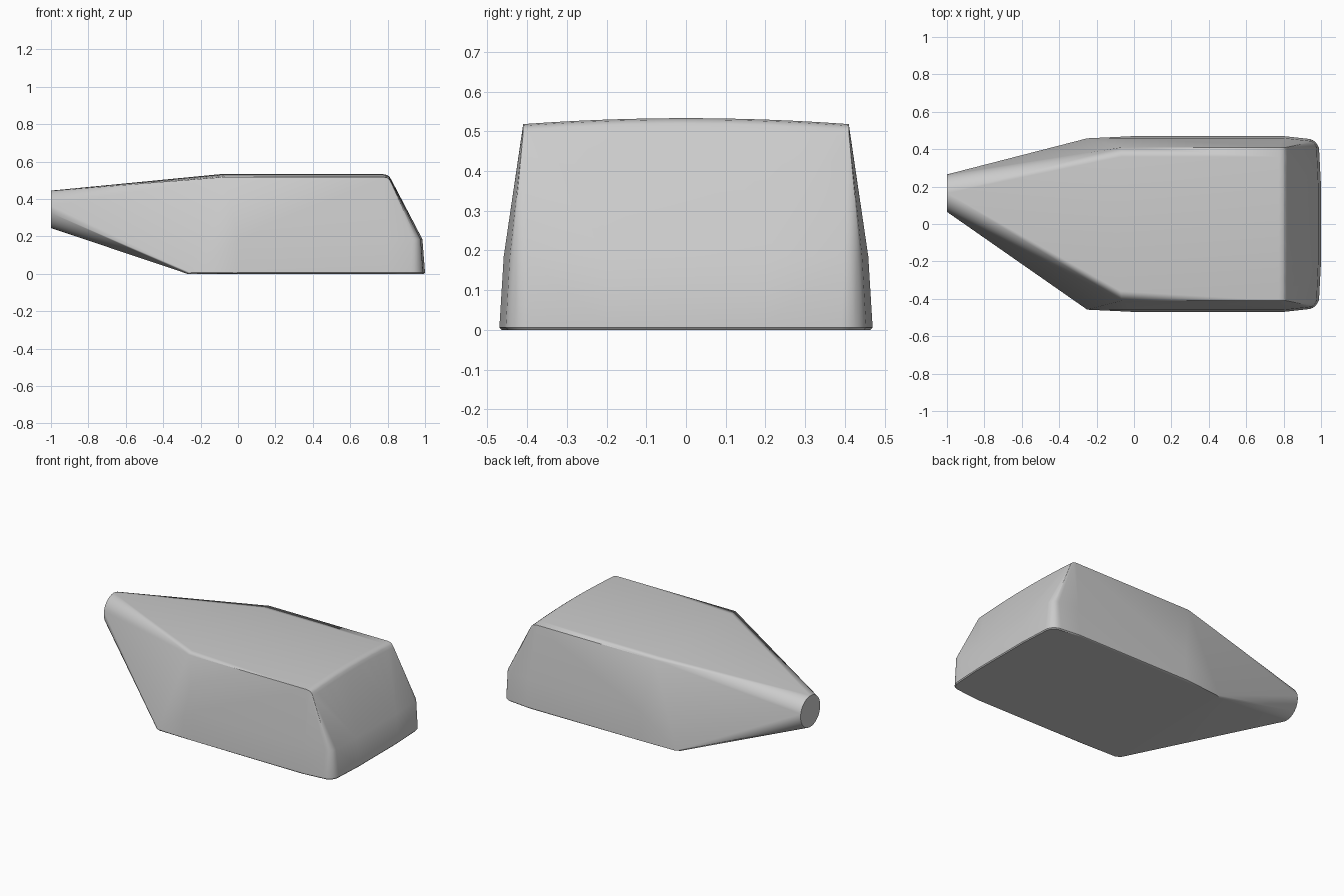
import bpy, bmesh, math
from mathutils import Vector

if "Cube" in bpy.data.objects:
    bpy.data.objects.remove(bpy.data.objects["Cube"])

grey = bpy.data.materials.new("mid grey")
grey.use_nodes = True
colour = (0.6, 0.6, 0.6, 1)
grey.diffuse_color = colour
grey.node_tree.nodes["Principled BSDF"].inputs["Base Color"].default_value = colour

points = []


def mirrored(outline, z):
    """Add one half outline and its mirror image at a height."""
    for x, y in outline:
        points.extend([Vector((x, y, z)), Vector((x, -y, z))])


def rounded_end(x, y, r, steps=6):
    """Corner arc between the long side and the blunt end."""
    angles = [math.pi / 2 * i / steps for i in range(steps + 1)]
    return [(x - r + r * math.sin(a), y - r + r * math.cos(a)) for a in angles]


# Base outline with a tiny bevel under it, and the shoulder above
mirrored([(-0.27, 0.44), (-0.24, 0.455), (0.78, 0.465)] + rounded_end(0.985, 0.45, 0.06) + [(0.995, 0.2)], 0)
mirrored([(-0.25, 0.458), (0, 0.47), (0.8, 0.47)] + rounded_end(0.99, 0.456, 0.065) + [(1.0, 0.2)], 0.006)
mirrored([(0, 0.459), (0.8, 0.459)] + rounded_end(0.977, 0.445, 0.045) + [(0.986, 0.2)], 0.185)

# Crowned roof, rolled over at the blunt end
for i in range(17):
    t = i / 8 - 1
    crown = 0.015 * (1 - t * t)
    for x, z in [(-0.065 - 2 * crown, 0.518), (0.775, 0.518), (0.797, 0.514), (0.81, 0.504), (0.82, 0.488)]:
        points.append(Vector((x, 0.41 * t, z + crown)))

# Round offset tip
for i in range(32):
    a = math.tau * i / 32
    points.append(Vector((-1, 0.165 + 0.1 * math.cos(a), 0.345 + 0.1 * math.sin(a))))

# Stretch one skin over all the sections
bm = bmesh.new()
for p in points:
    bm.verts.new(p)
hull = bmesh.ops.convex_hull(bm, input=bm.verts)
loose = [v for v in bm.verts if not v.link_faces]
bmesh.ops.delete(bm, geom=loose, context="VERTS")
bmesh.ops.dissolve_limit(bm, angle_limit=math.radians(0.3), verts=bm.verts, edges=bm.edges)
bmesh.ops.recalc_face_normals(bm, faces=bm.faces)
mesh = bpy.data.meshes.new("tapered_body")
bm.to_mesh(mesh)
bm.free()
mesh.materials.append(grey)
body = bpy.data.objects.new("tapered_body", mesh)
bpy.context.collection.objects.link(body)

# Smooth shading with crisp roof and base edges
bpy.context.view_layer.objects.active = body
body.select_set(True)
bpy.ops.object.shade_smooth_by_angle(angle=math.radians(30))
weighted = body.modifiers.new("even shading", "WEIGHTED_NORMAL")
weighted.keep_sharp = True
